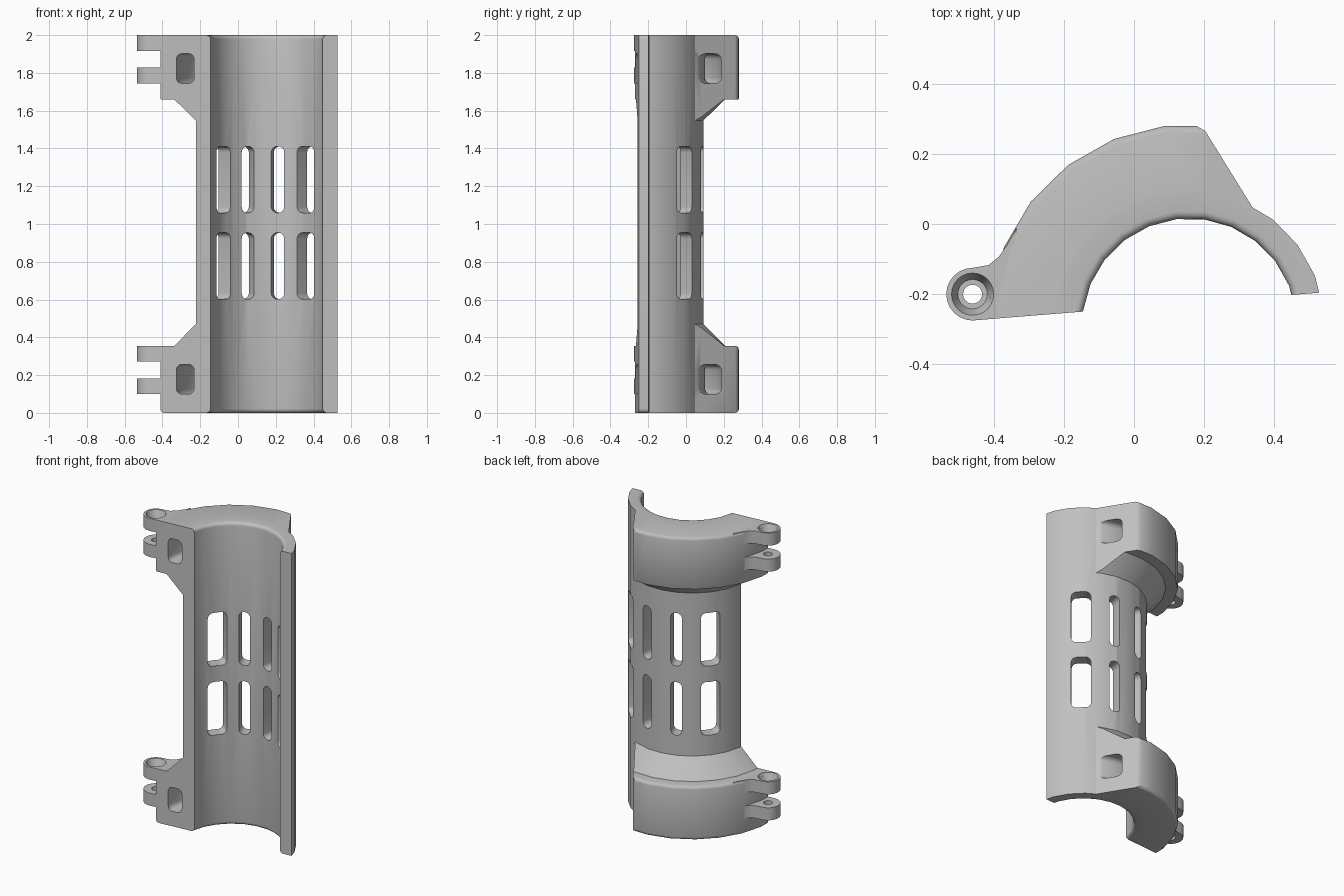
import bpy, bmesh
from math import cos, sin, radians, pi
from mathutils import Matrix, Vector

default = bpy.data.objects.get("Cube")
if default:
    bpy.data.objects.remove(default, do_unlink=True)

AXIS = Vector((0.158, -0.29, 0))      # tube centre line
R_IN, R_OUT, R_COLLAR = 0.306, 0.385, 0.574
FRONT = ((0, -0.238, 0), (0.08, -1, 0))   # flat split face: point, outward normal

grey = bpy.data.materials.new("plain_grey")
grey.use_nodes = True
grey.diffuse_color = (0.53, 0.53, 0.53, 1)
grey.node_tree.nodes["Principled BSDF"].inputs["Base Color"].default_value = (0.53, 0.53, 0.53, 1)


def finish(bm, name):
    bmesh.ops.recalc_face_normals(bm, faces=bm.faces)
    mesh = bpy.data.meshes.new(name)
    bm.to_mesh(mesh)
    bm.free()
    mesh.materials.append(grey)
    ob = bpy.data.objects.new(name, mesh)
    bpy.context.collection.objects.link(ob)
    return ob


def loft(name, rings, planes=()):
    """Skin equal rings of points, cap both ends, then trim by planes."""
    bm = bmesh.new()
    rows = [[bm.verts.new(p) for p in ring] for ring in rings]
    n = len(rows[0])
    for a, b in zip(rows, rows[1:]):
        for i in range(n):
            j = (i + 1) % n
            bm.faces.new((a[i], a[j], b[j], b[i]))
    bm.faces.new(rows[0])
    bm.faces.new(rows[-1])
    for co, no in planes:
        bmesh.ops.bisect_plane(bm, geom=bm.verts[:] + bm.edges[:] + bm.faces[:], dist=1e-5,
                               plane_co=co, plane_no=no, clear_outer=True)
        bmesh.ops.holes_fill(bm, edges=[e for e in bm.edges if e.is_boundary], sides=0)
    return finish(bm, name)


def revolve(name, profile, start, steps, planes=()):
    """Sweep an (r, z) profile round the tube axis in 15 degree steps."""
    rings = []
    for k in range(steps + 1):
        a = radians(start + 15 * k)
        rings.append([AXIS + Vector((r * cos(a), r * sin(a), z)) for r, z in profile])
    return loft(name, rings, planes)


def prism(name, outline, lo, hi, matrix=Matrix()):
    return loft(name, [[matrix @ Vector((x, y, h)) for x, y in outline] for h in (lo, hi)])


def arc(cx, cy, r, a0, a1, n):
    return [(cx + r * cos(radians(a0 + (a1 - a0) * i / n)),
             cy + r * sin(radians(a0 + (a1 - a0) * i / n))) for i in range(n + 1)]


def rounded_rect(cx, cy, w, h, r):
    pts = []
    for k, (sx, sy) in enumerate(((1, 1), (-1, 1), (-1, -1), (1, -1))):
        pts += arc(cx + sx * (w / 2 - r), cy + sy * (h / 2 - r), r, 90 * k, 90 * k + 90, 4)
    return pts


def cut(ob, cutters):
    bpy.context.view_layer.objects.active = ob
    for c in cutters:
        mod = ob.modifiers.new("cut", 'BOOLEAN')
        mod.operation, mod.solver, mod.object = 'DIFFERENCE', 'EXACT', c
        bpy.ops.object.modifier_apply(modifier=mod.name)
        bpy.data.objects.remove(c, do_unlink=True)


parts = []

# Half tube with rounded inner rims
rim = 0.022
profile = ([(R_OUT, 0), (R_OUT, 2)]
           + arc(R_IN + rim, 2 - rim, rim, 90, 180, 4)
           + arc(R_IN + rim, rim, rim, 180, 270, 4))
tube = revolve("half_tube", profile, 7, 12, [FRONT])

# Two rows of vent slots, the outer columns wider
slots = []
for angle, width in ((48, 0.12), (80, 0.07), (110.5, 0.07), (142, 0.12)):
    a = radians(angle)
    tangent, up, out = Vector((-sin(a), cos(a), 0)), Vector((0, 0, 1)), Vector((cos(a), sin(a), 0))
    m = Matrix.Translation(AXIS) @ Matrix((tangent, up, out)).transposed().to_4x4()
    for z in (0.778, 1.235):
        slots.append(prism("slot_cutter", rounded_rect(0, z, width, 0.352, 0.032), 0.25, 0.46, m))
cut(tube, slots)
parts.append(tube)

# Collars: flat end face on the left side, with its outer corner eased
END = ((0.33, 0.06, 0), (0.85, 0.526, 0))
CORNER = ((0.198, 0.268, 0), (0.5, 0.86, 0))
EYE = (-0.46, -0.2)
b = 0.02

for label, z0, cone_up in (("lower", 0, True), ("upper", 1.645, False)):
    z1 = z0 + 0.355
    outer = (arc(R_COLLAR - b, z0 + b, b, -90, 0, 3)
             + arc(R_COLLAR - b, z1 - b, b, 0, 90, 3))
    if cone_up:
        outline = [(0.35, z0)] + outer + [(0.5, z1), (0.382, z1 + 0.118), (0.35, z1 + 0.118)]
    else:
        outline = [(0.35, z0 - 0.1), (0.382, z0 - 0.1), (0.5, z0 + 0.015)]
        outline += [(r, max(z, z0 + 0.015)) for r, z in outer] + [(0.35, z1)]
    collar = revolve(label + "_collar", outline, 37, 10, [FRONT, END, CORNER])

    # Curved strap tunnel through the collar
    tunnel = revolve("tunnel_cutter", rounded_rect(0.441, z0 + 0.178, 0.095, 0.158, 0.03), 22, 12)
    cut(collar, [tunnel])
    parts.append(collar)

    # Pair of hinge ears, the upper one counterbored
    ear_outline = (arc(*EYE, 0.075, 90, 270, 12)
                   + [(-0.35, -0.266), (-0.35, -0.16), (-0.335, -0.012),
                      (-0.362, -0.06), (-0.385, -0.093), (-0.415, -0.117)])
    for side, lo, hi in (("bottom", 0.1, 0.183), ("top", 0.272, 0.355)):
        ear = prism(f"{label}_{side}_hinge_ear", ear_outline, z0 + lo, z0 + hi)
        holes = [prism("pin_cutter", arc(*EYE, 0.027, 0, 345, 23), z0 + lo - 0.05, z0 + hi + 0.05)]
        if side == "top":
            bore = [[Vector((x, y, z)) for x, y in arc(*EYE, r, 0, 345, 23)]
                    for r, z in ((0.042, z0 + hi - 0.05), (0.061, z0 + hi + 0.002))]
            holes.append(loft("bore_cutter", bore))
        cut(ear, holes)
        parts.append(ear)

# Smooth the curves, keep the edges sharp
bpy.ops.object.select_all(action='DESELECT')
for ob in parts:
    ob.select_set(True)
bpy.context.view_layer.objects.active = tube
bpy.ops.object.shade_smooth_by_angle(angle=pi / 6)
